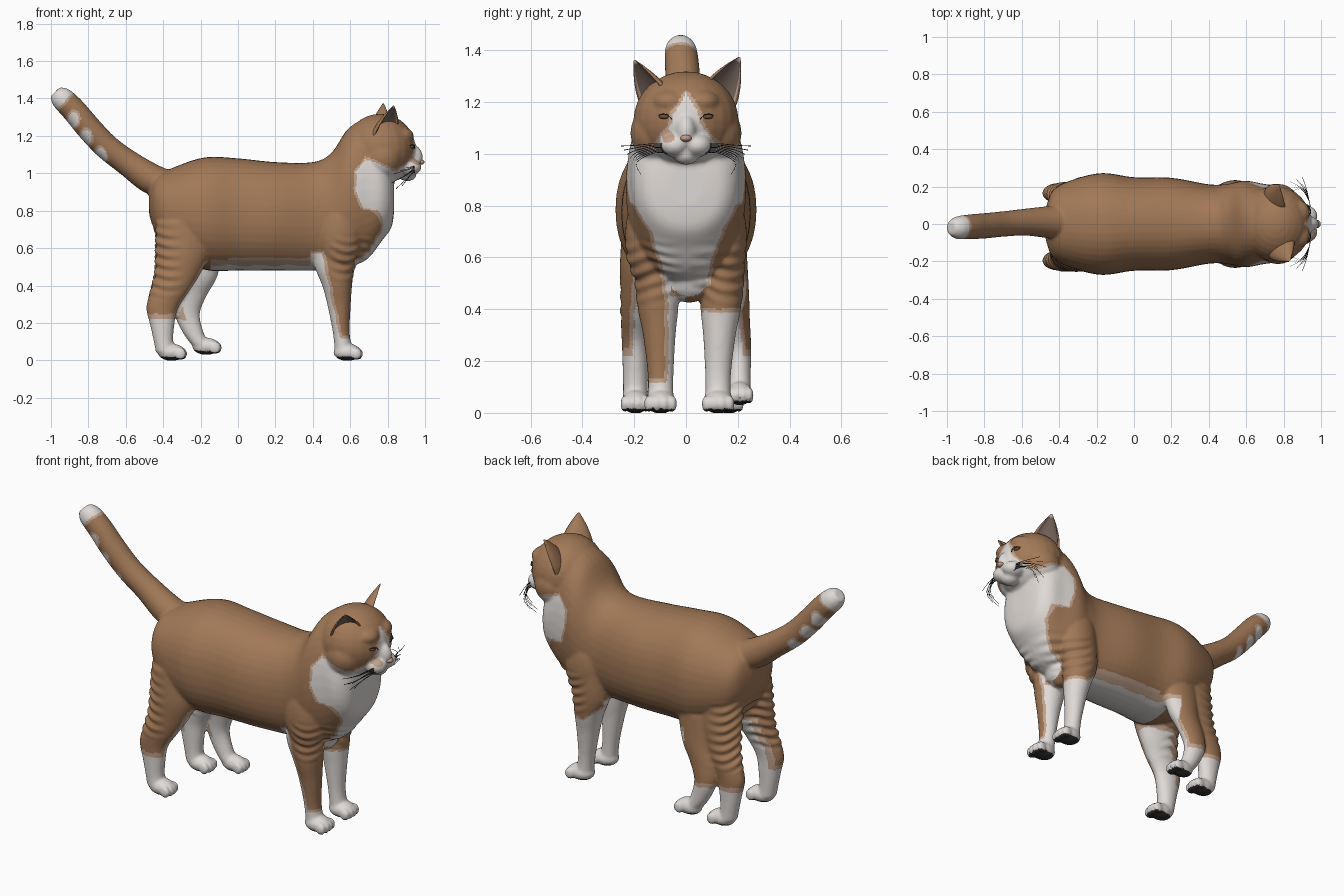
import bpy, bmesh, math
from mathutils import Vector, Matrix

if "Cube" in bpy.data.objects:
    bpy.data.objects.remove(bpy.data.objects["Cube"])


def material(name, rgb):
    m = bpy.data.materials.new(name)
    m.diffuse_color = (*rgb, 1)
    m.use_nodes = True
    m.node_tree.nodes["Principled BSDF"].inputs["Base Color"].default_value = m.diffuse_color
    return m


GINGER = material("ginger fur", (0.36, 0.19, 0.095))
WHITE = material("white fur", (0.74, 0.70, 0.67))
CREAM = material("cream fur", (0.54, 0.37, 0.27))
DARK = material("dark pads and whiskers", (0.03, 0.025, 0.025))
EAR = material("ear lining", (0.20, 0.145, 0.12))
PINK = material("nose pink", (0.55, 0.33, 0.25))
EYE = material("eye brown", (0.17, 0.08, 0.035))


def smooth_rows(rows, sub=5):
    """Catmull-Rom resample of rows of numbers."""
    out = []
    for i in range(len(rows) - 1):
        p = [rows[max(0, min(len(rows) - 1, i + k))] for k in (-1, 0, 1, 2)]
        for s in range(sub):
            t = s / sub
            out.append([0.5 * (2 * b + (c - a) * t + (2 * a - 5 * b + 4 * c - d) * t * t
                               + (3 * b - a - 3 * c + d) * t ** 3) for a, b, c, d in zip(*p)])
    return out + [list(rows[-1])]


def loft(bm, rings, n=28, power=1.0):
    """Closed tube through rings of (centre, axis U, axis V)."""
    loops = []
    for c, u, v in rings:
        loop = []
        for k in range(n):
            t = 2 * math.pi * k / n
            cs, sn = math.cos(t), math.sin(t)
            cs = math.copysign(abs(cs) ** power, cs)
            sn = math.copysign(abs(sn) ** power, sn)
            loop.append(bm.verts.new(Vector(c) + Vector(u) * cs + Vector(v) * sn))
        loops.append(loop)
    for a, b in zip(loops, loops[1:]):
        for k in range(n):
            bm.faces.new((a[k], a[(k + 1) % n], b[(k + 1) % n], b[k]))
    bm.faces.new(loops[0][::-1])
    bm.faces.new(loops[-1])


def ball(bm, c, r):
    m = Matrix.Translation(c) @ Matrix.Diagonal((*r, 1))
    bmesh.ops.create_uvsphere(bm, u_segments=24, v_segments=16, radius=1, matrix=m)


def finish(name, bm, mats):
    bmesh.ops.recalc_face_normals(bm, faces=bm.faces)
    me = bpy.data.meshes.new(name)
    bm.to_mesh(me)
    bm.free()
    for m in mats:
        me.materials.append(m)
    me.polygons.foreach_set("use_smooth", [True] * len(me.polygons))
    ob = bpy.data.objects.new(name, me)
    bpy.context.collection.objects.link(ob)
    return ob


def leg(bm, rows, y):
    """Rows are x, extra y, z, radius x, radius y."""
    s = math.copysign(1, y)
    loft(bm, [((x, y + s * dy, z), (rx, 0, 0), (0, ry, 0))
              for x, dy, z, rx, ry in smooth_rows(rows)])


def paw(bm, x, y, z, w):
    ball(bm, (x, y, z), (0.075, w, 0.046))
    for k in (-1.5, -0.5, 0.5, 1.5):
        ball(bm, (x + 0.058 - 0.007 * abs(k), y + k * w * 0.5, z - 0.008), (0.03, w * 0.31, 0.033))


# Torso and neck: x, centre z, half height, half width
bm = bmesh.new()
torso = [(-0.475, .84, .06, .07), (-0.44, .83, .15, .17), (-0.36, .80, .225, .225), (-0.18, .785, .30, .272),
         (0, .78, .30, .25), (.2, .77, .29, .247), (.4, .77, .29, .212), (.50, .80, .31, .215),
         (.59, .87, .37, .232), (.69, .91, .37, .215), (.77, .90, .26, .20), (.82, .88, .17, .15), (.835, .88, .08, .07)]
loft(bm, [((x, 0, z), (0, w, 0), (0, 0, h)) for x, z, h, w in smooth_rows(torso)], 40, 0.92)
ball(bm, (.55, .012, .54), (.085, .10, .115))
# Tail: x, y, z, radius
tail = [(-.36, .01, .93, .09), (-.46, .01, .97, .085), (-.58, .01, 1.05, .072), (-.70, .0, 1.14, .068),
        (-.80, -.01, 1.245, .068), (-.88, -.015, 1.34, .066), (-.945, -.02, 1.405, .06), (-.978, -.02, 1.435, .035)]
loft(bm, [((x, y, z), (0, r, 0), (.7 * r, 0, .72 * r)) for x, y, z, r in smooth_rows(tail)])
# Head, muzzle, brow and cheeks
ball(bm, (.76, 0, 1.13), (.19, .203, .188))
ball(bm, (.915, 0, 1.085), (.074, .045, .075))
ball(bm, (.905, 0, .995), (.05, .05, .037))
for s in (-1, 1):
    ball(bm, (.915, s * .043, 1.033), (.066, .058, .046))
    ball(bm, (.77, s * .11, 1.08), (.11, .105, .11))
    ball(bm, (.87, s * .06, 1.2), (.07, .07, .048))
    ball(bm, (.54, s * .145, .68), (.12, .09, .2))
# Front legs
front = [(.53, .025, .68, .11, .08), (.515, .015, .52, .108, .085), (.53, .01, .4, .08, .078),
         (.54, .005, .3, .063, .063), (.552, 0, .15, .045, .05), (.565, 0, .05, .048, .05)]
for y in (-.098, .124):
    leg(bm, front, y)
    paw(bm, .585, y, .043, .06)
# Rear legs, plus the additional forward-stepping leg
hind = [(-.29, -.05, .74, .15, .10), (-.295, -.035, .58, .146, .095), (-.325, -.02, .46, .122, .078),
        (-.365, -.005, .37, .105, .062), (-.405, 0, .28, .085, .053), (-.405, 0, .19, .065, .05),
        (-.398, 0, .1, .052, .048), (-.385, 0, .045, .055, .05)]
for y in (-.195, .165):
    leg(bm, hind, y)
    paw(bm, -.355, y, .043, .055)
step = [(-.19, -.04, .62, .12, .07), (-.21, -.025, .45, .10, .064), (-.25, -.01, .35, .085, .052),
        (-.272, 0, .25, .068, .047), (-.24, 0, .15, .056, .045), (-.20, 0, .085, .05, .045)]
leg(bm, step, .205)
paw(bm, -.17, .208, .075, .05)

# Fuse the parts into one smooth skin
body = finish("cat_body", bm, [])
mod = body.modifiers.new("fuse", "REMESH")
mod.mode, mod.voxel_size = "VOXEL", 0.008
mod = body.modifiers.new("soften", "SMOOTH")
mod.factor, mod.iterations = 0.5, 7
dg = bpy.context.evaluated_depsgraph_get()
skin = bpy.data.meshes.new_from_object(body.evaluated_get(dg))
bpy.data.objects.remove(body)
bm = bmesh.new()
bm.from_mesh(skin)
bm.normal_update()

# Skin folds on thighs and elbows
for v in bm.verts:
    x, y, z = v.co
    fold = lambda lo, hi: max(0, min(1, (z - lo) / .08, (hi - z) / .08))
    wt = .0055 * max(0, min(1, (-.29 - x) / .1)) * fold(.32, .74)
    wt += .004 * max(0, min(1, (x - .48) / .06)) * fold(.4, .68) * min(1, abs(y) / .12)
    v.co += v.normal * wt * math.sin(115 * z + 30 * x + 14 * abs(y) + 2 * math.sin(19 * x + 13 * y))
    v.co.z = max(0, v.co.z)
bm.normal_update()


def lerp(table, t):
    for (a, p), (b, q) in zip(table, table[1:]):
        if t <= b:
            return p + (q - p) * max(0, (t - a) / (b - a))
    return table[-1][1]


BLAZE = [(.99, .16), (1.04, .115), (1.08, .08), (1.12, .055), (1.16, .045), (1.235, 0), (1.3, -.1)]
BIB_W = [(.42, .06), (.6, .1), (.7, .135), (.8, .19), (.86, .3)]
BIB_X = [(.4, .5), (.6, .62), (.75, .69), (.9, .63)]
BIB_TOP = [(.62, 1.0), (.68, 1.07), (.75, 1.05), (.85, 1.01), (.92, 1.06)]


def coat(c, n):
    """0 ginger, 1 white, 2 cream edge, 3 paw pads."""
    x, y, z = c
    a, s = abs(y), math.copysign(1, y)
    edge = .014
    if n.z < -.6 and (z < .02 or (z < .06 and -.27 < x < -.08 and y > .1)):
        return 3
    d = -1
    if x < -.5 and z > .9:                                   # tail tip and spots
        d = (z - x) / 1.414 - 1.635
        for px, pz in ((-.88, 1.285), (-.815, 1.19), (-.735, 1.09)):
            d = max(d, .042 - math.hypot((x - px) * 1.4, z - pz))
    elif x > .6 and z > .42:                                 # bib and blaze
        d = min(lerp(BIB_TOP, x) - z, x - lerp(BIB_X, z), lerp(BIB_W, z) - a)
        if x > .8 and z > .98:
            d = max(d, lerp(BLAZE, z) - a)
            if math.hypot(y + .068, z - 1.065) < .024:
                return 2
    if -.15 < x < .42:                                       # belly
        d = max(d, min(.508 - z, x + .15, .42 - x))
        edge = .04
    if x > .39 and z < .6:                                   # front legs
        edge = .014
        if y > 0:
            d = max(d, .39 - z + .8 * max(0, .52 - x))
        else:
            d = max(d, .12 - z, min(.575 - .22 * z - x, .57 - z), min(y + .07, .45 - z))
    if x < -.05 and z < .56:                                 # rear legs, inner thighs
        edge = .028
        inward = .75 * n.x - .65 * n.y * s
        if y > .14 and x > -.3 and inward > .1:              # stepping leg
            inward = max(inward, .45)
        d = max(d, .22 - z, min((inward - .5) * .08, .5 - z))
    d += .005 * math.sin(40 * x + 31 * z) * math.sin(37 * y + 23 * z)
    return 1 if d > 0 else 2 if d > -edge else 0


for f in bm.faces:
    f.material_index = coat(f.calc_center_median(), f.normal)
finish("cat_body", bm, [GINGER, WHITE, CREAM, DARK])

# Ears: crescent shells with a dark lining; the right one is turned outward
POSES = {-1: ((.775, -.105, 1.21), (.24, -.44, .86), (.66, -.75, 0)),
         1: ((.745, .112, 1.215), (.08, .46, .88), (.8, .6, 0))}
for s, side in ((-1, "right"), (1, "left")):
    bm = bmesh.new()
    base, up, face = (Vector(p) for p in POSES[s])
    up.normalize()
    face = (face - up * face.dot(up)).normalized()
    wide = up.cross(face)
    rows, m, k = [], 12, 10
    for i in range(k + 1):
        v = i / k
        w = .086 * (1 - v ** 1.6) + .005
        o = base + up * .185 * v
        arc = [math.pi * j / m for j in range(m + 1)]
        pts = [(w * math.cos(t), w * .62 * math.sin(t)) for t in arc]
        pts += [(w * .86 * math.cos(t), w * .45 * math.sin(t)) for t in reversed(arc)]
        rows.append([bm.verts.new(o + wide * p - face * (q - .02)) for p, q in pts])
    count = len(rows[0])
    for i, (r, q) in enumerate(zip(rows, rows[1:])):
        for j in range(count):
            f = bm.faces.new((r[j], r[(j + 1) % count], q[(j + 1) % count], q[j]))
            inner = m + 1 <= j < count - 1
            rim = j in (m + 1, count - 2) or i == k - 1
            f.material_index = (2 if rim else 1) if inner else 0
    bm.faces.new(rows[-1])
    finish(side + "_ear", bm, [GINGER, EAR, CREAM])

    # Eye with a fine dark lid line
    bm = bmesh.new()
    ball(bm, (.924, s * .082, 1.143), (.018, .022, .010))
    finish(side + "_eye", bm, [EYE])
    bm = bmesh.new()
    lid = [(.943, .054, 1.133), (.944, .07, 1.149), (.936, .09, 1.153), (.92, .106, 1.148)]
    loft(bm, [((x, s * y, z), (.003, 0, 0), (0, 0, .002)) for x, y, z in smooth_rows(lid)], 6)
    finish(side + "_eyelid", bm, [DARK])

    # Whiskers sweeping back and down
    bm = bmesh.new()
    for i in range(8):
        z0, drop, back = 1.035 - .005 * i, .005 + .011 * i, .01 + .011 * ((i * 3) % 8)
        reach = .25 - .011 * i
        path = [(.945, .06, z0), (.937, .12, z0 + .004), (.925 - back * .4, .19, z0 - drop * .4),
                (.91 - back, reach, z0 - drop)]
        loft(bm, [((x, s * y, z), (.0015, 0, 0), (0, 0, .0015)) for x, y, z in smooth_rows(path, 3)], 5)
    finish(side + "_whiskers", bm, [DARK])

# Nose
bm = bmesh.new()
ball(bm, (.977, 0, 1.06), (.021, .022, .014))
finish("nose", bm, [PINK])
